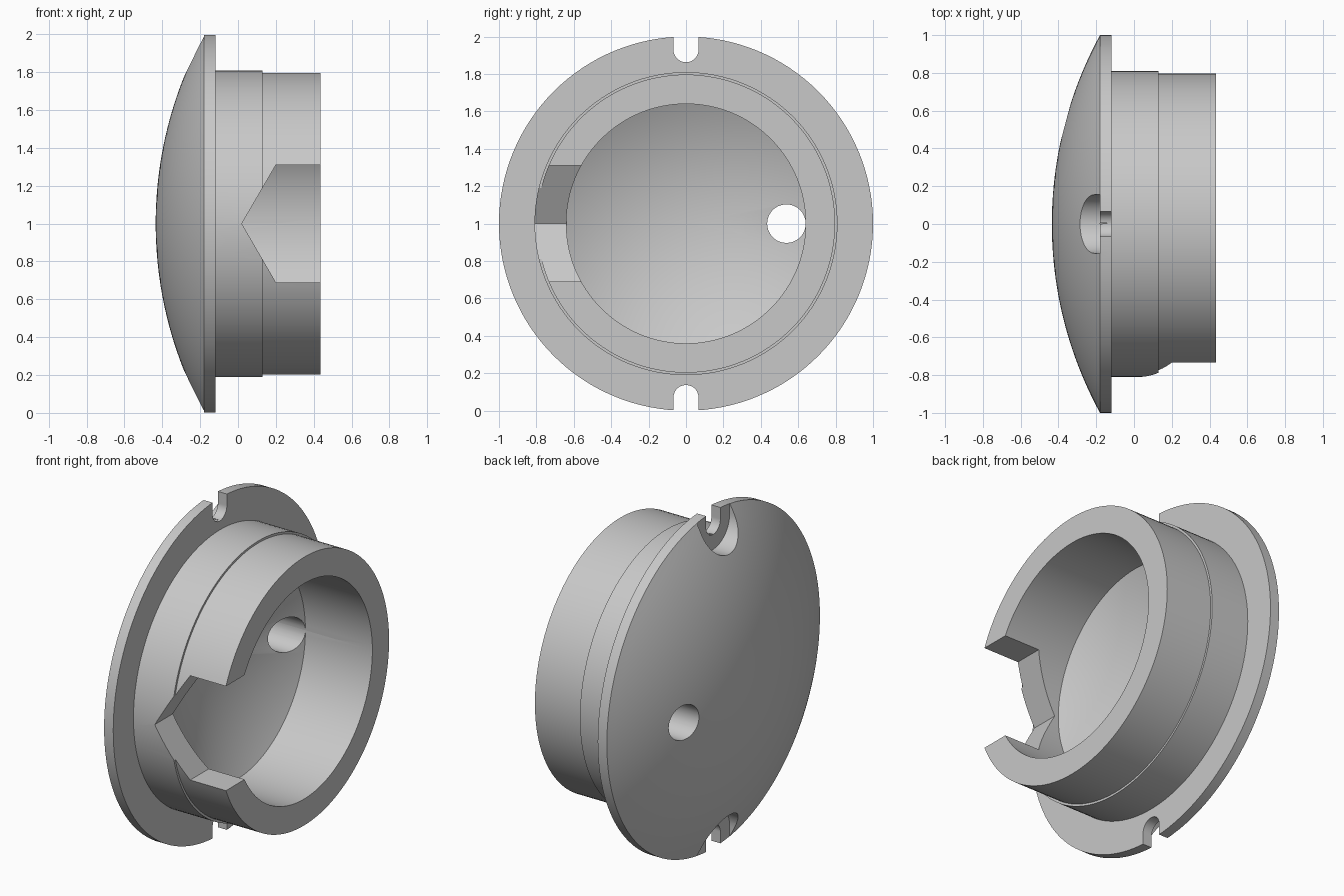
import bpy, bmesh, math
from mathutils import Vector

if "Cube" in bpy.data.objects:
    bpy.data.objects.remove(bpy.data.objects["Cube"])

gray = bpy.data.materials.new("plain_gray")
gray.diffuse_color = (0.58, 0.58, 0.58, 1)
gray.use_nodes = True
gray.node_tree.nodes["Principled BSDF"].inputs["Base Color"].default_value = gray.diffuse_color


def add_object(name, bm):
    bmesh.ops.recalc_face_normals(bm, faces=bm.faces[:])
    mesh = bpy.data.meshes.new(name)
    bm.to_mesh(mesh)
    bm.free()
    mesh.materials.append(gray)
    obj = bpy.data.objects.new(name, mesh)
    bpy.context.collection.objects.link(obj)
    return obj


def prism(name, points, direction):
    """Extrude a closed outline along a direction."""
    bm = bmesh.new()
    face = bm.faces.new([bm.verts.new(p) for p in points])
    geom = bmesh.ops.extrude_face_region(bm, geom=[face])["geom"]
    bmesh.ops.translate(bm, vec=Vector(direction),
                        verts=[g for g in geom if isinstance(g, bmesh.types.BMVert)])
    return add_object(name, bm)


def slot(name, radius, x0, x1, side):
    """Round-ended slot running out through the rim, above or below the axis."""
    outline = [(radius, 1.3), (-radius, 1.3)]
    for i in range(33):
        a = math.pi + math.pi * i / 32
        outline.append((radius * math.cos(a), 0.93 + radius * math.sin(a)))
    return prism(name, [(x0, y, 1 + side * r) for y, r in outline], (x1 - x0, 0, 0))


# Plug body: domed cap, flange, stepped sleeve and conical recess, lathed about x
R = 2.088
profile = []
for i in range(25):
    r = i / 24
    profile.append((-0.435 + R - math.sqrt(R * R - r * r), r))
profile += [(-0.12, 1), (-0.12, 0.81), (0.13, 0.81), (0.13, 0.797),
            (0.435, 0.797), (0.435, 0.64), (-0.005, 0.64), (-0.325, 0)]
bm = bmesh.new()
verts = [bm.verts.new((x, 0, 1 + r)) for x, r in profile]
edges = [bm.edges.new(pair) for pair in zip(verts, verts[1:])]
bmesh.ops.spin(bm, geom=verts + edges, cent=(0, 0, 1), axis=(1, 0, 0),
               angle=2 * math.pi, steps=128)
bmesh.ops.remove_doubles(bm, verts=bm.verts[:], dist=1e-4)
body = add_object("plug_body", bm)

# Cutters: rim slots with wider pockets on the domed side
cutters = []
for side, label in ((1, "top"), (-1, "bottom")):
    cutters.append(slot(label + "_slot_cutter", 0.067, -0.6, 0.0, side))
    cutters.append(slot(label + "_pocket_cutter", 0.155, -0.6, -0.179, side))

# Cutter: round through hole
hole = [(-0.7, 0.537 + 0.103 * math.cos(math.tau * i / 48),
         1 + 0.103 * math.sin(math.tau * i / 48)) for i in range(48)]
cutters.append(prism("hole_cutter", hole, (0.9, 0, 0)))

# Cutter: pointed notch in the front of the sleeve
notch = [(0.02, 0), (0.2, 0.31), (0.7, 0.31), (0.7, -0.31), (0.2, -0.31)]
cutters.append(prism("notch_cutter", [(x, -1.2, 1 + z) for x, z in notch], (0, 0.8, 0)))

# Carve the body, then smooth the curved faces
bpy.context.view_layer.objects.active = body
body.select_set(True)
for cutter in cutters:
    mod = body.modifiers.new(cutter.name, 'BOOLEAN')
    mod.operation = 'DIFFERENCE'
    mod.solver = 'EXACT'
    mod.object = cutter
    bpy.ops.object.modifier_apply(modifier=mod.name)
    cutter.hide_render = True
    cutter.hide_set(True)
bpy.ops.object.shade_smooth_by_angle(angle=math.radians(20))
